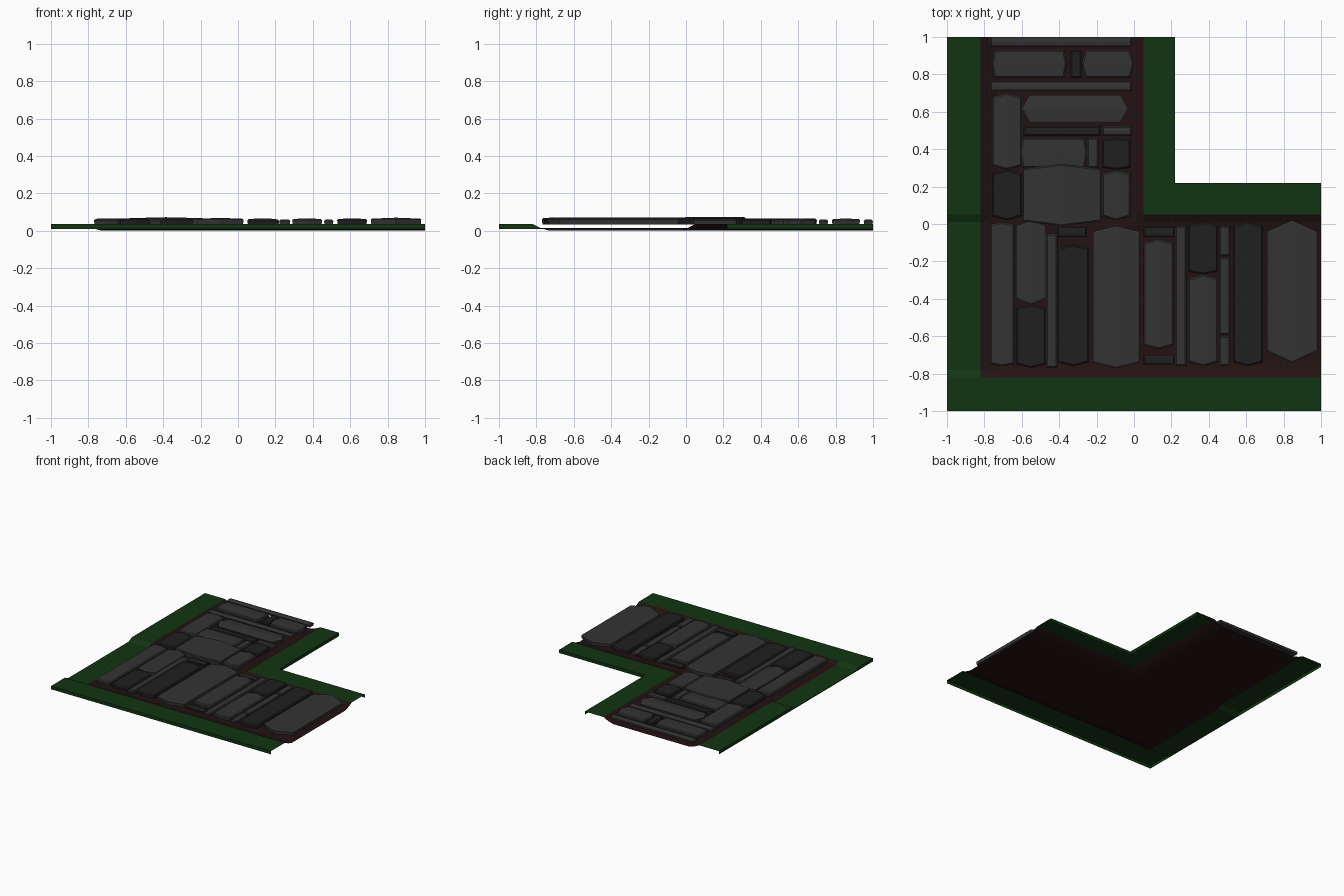
import bpy, bmesh

if "Cube" in bpy.data.objects:
    bpy.data.objects.remove(bpy.data.objects["Cube"])


def material(name, rgb):
    m = bpy.data.materials.new(name)
    m.diffuse_color = (*rgb, 1)
    m.use_nodes = True
    m.node_tree.nodes["Principled BSDF"].inputs["Base Color"].default_value = m.diffuse_color
    return m


GRASS = material("grass", (0.006, 0.036, 0.006))
DIRT = material("dirt", (0.017, 0.006, 0.006))
LIGHT = material("light_stone", (0.033, 0.033, 0.033))
DARK = material("dark_stone", (0.014, 0.014, 0.014))


def finish(name, bm, mats):
    bmesh.ops.remove_doubles(bm, verts=bm.verts, dist=1e-5)
    me = bpy.data.meshes.new(name)
    bm.to_mesh(me)
    bm.free()
    for m in mats:
        me.materials.append(m)
    ob = bpy.data.objects.new(name, me)
    bpy.context.collection.objects.link(ob)


# Ground sheet: trough profile shared by both arms of the L
PROFILE = {-1: 0.035, -0.82: 0.035, -0.78: 0.015, -0.73: 0.0,
           -0.04: 0.0, 0.01: 0.015, 0.05: 0.035, 0.22: 0.035, 1: 0.035}
COORDS = list(PROFILE)
SKIRT = 0.009


def height(x, y):
    px, py = PROFILE[x], PROFILE[y]
    # the west verge dips in line with the east arm
    if x <= -0.82:
        return max(py, 0.015)
    north = max(px, py if y < -0.4 else 0)
    east = max(py, min(px, 0.015) if x < -0.4 else 0)
    return min(north, east)


def build_ground(name, mat, want_grass):
    bm = bmesh.new()

    def face(*pts):
        bm.faces.new([bm.verts.new(p) for p in pts])

    def top(x, y):
        return (x, y, height(x, y))

    def skirt(a, b):
        face(top(*a), (*a, SKIRT), (*b, SKIRT), top(*b))

    for x0, x1 in zip(COORDS, COORDS[1:]):
        for y0, y1 in zip(COORDS, COORDS[1:]):
            if x0 >= 0.22 and y0 >= 0.22:
                continue
            grass = x1 <= -0.82 or y1 <= -0.82 or (x0 >= 0.05 and y0 >= 0.05)
            if grass == want_grass:
                face(top(x0, y0), top(x1, y0), top(x1, y1), top(x0, y1))
    # outer and inner skirts
    if want_grass:
        for a, b in zip(COORDS, COORDS[1:]):
            skirt((-1, b), (-1, a))
            skirt((a, -1), (b, -1))
        skirt((0.22, 0.22), (0.22, 1))
        skirt((1, 0.22), (0.22, 0.22))
    finish(name, bm, [mat])


build_ground("grass_verge", GRASS, True)
build_ground("dirt_bed", DIRT, False)


# Paving stones: bevelled slabs with optional pointed ends
def stone(bm, x0, x1, y0, y1, p, dark):
    along_x = x1 - x0 > y1 - y0
    h = 0.059 + 0.04 * min(x1 - x0, y1 - y0)

    def outline(d):
        a0, a1, b0, b1 = x0 + d, x1 - d, y0 + d, y1 - d
        if along_x:
            a0, a1, b0, b1 = b0, b1, a0, a1
        m = (a0 + a1) / 2
        pts = [(a0, b0 + p), (m, b0), (a1, b0 + p),
               (a1, b1 - p), (m, b1), (a0, b1 - p)]
        return [(v, u) for u, v in pts][::-1] if along_x else pts

    crown = 0.005 if p > 0.025 else 0.002
    rings = []
    for d, z, lift in ((0.003, 0.034, 0), (0, h - 0.009, crown / 2), (0.008, h - crown, crown)):
        rings.append([bm.verts.new((*q, z + (lift if i in (1, 4) else 0)))
                      for i, q in enumerate(outline(d))])
    faces = []
    for lo, hi in zip(rings, rings[1:]):
        for i in range(6):
            j = (i + 1) % 6
            faces.append(bm.faces.new((lo[i], lo[j], hi[j], hi[i])))
    t = rings[-1]
    faces.append(bm.faces.new((t[1], t[2], t[3], t[4])))
    faces.append(bm.faces.new((t[4], t[5], t[0], t[1])))
    faces.append(bm.faces.new(rings[0][::-1]))
    for f in faces:
        f.material_index = int(dark)


def paving(name, light, dark):
    bm = bmesh.new()
    for s in light:
        stone(bm, *s, False)
    for s in dark:
        stone(bm, *s, True)
    finish(name, bm, [LIGHT, DARK])


# Each stone: x0, x1, y0, y1, point length
paving("north_paving",
       [(-.77, -.01, .95, 1, 0), (-.76, -.36, .78, .93, .012),
        (-.28, 0, .78, .93, .02), (-.77, -.01, .71, .76, 0),
        (-.76, -.6, .29, .7, .02), (-.6, -.03, .54, .69, .04),
        (-.17, -.01, .47, .525, 0), (-.61, -.25, .3, .46, .012),
        (-.25, -.19, .3, .46, 0), (-.17, -.02, .02, .29, .02)],
       [(-.34, -.28, .78, .93, 0), (-.59, -.18, .47, .525, 0),
        (-.17, -.02, .29, .46, .01), (-.76, -.6, .02, .29, .02)])
paving("east_paving",
       [(-.77, -.64, -.76, .01, .01), (-.63, -.47, -.43, .02, .03),
        (-.47, -.41, -.77, -.05, 0), (-.22, .03, -.77, -.01, .03),
        (.05, .21, -.67, -.08, .02), (.22, .28, -.76, -.01, 0),
        (.29, .45, -.76, -.27, .02), (.46, .51, -.17, -.01, 0),
        (.46, .51, -.59, -.18, 0), (.46, .51, -.76, -.6, 0),
        (.71, .98, -.74, .02, .06)],
       [(-.63, -.47, -.77, -.43, .02), (-.41, -.25, -.07, -.02, 0),
        (-.41, -.24, -.76, -.11, .02), (.05, .22, -.07, -.02, 0),
        (.05, .22, -.75, -.7, 0), (.29, .45, -.27, .01, .015),
        (.53, .69, -.76, .01, .02)])

# Large six-sided stone at the bend, pointed north and south
bend = bmesh.new()
stone(bend, -.59, -.18, -.01, .32, .03, False)
for v in bend.verts:
    # move the points from the east/west ends to the middle of the long sides
    u, w = (v.co.x + .385) / .205, (v.co.y - .155) / .165
    v.co.x, v.co.y = -.385 + w * .205, .155 + u * .165
bmesh.ops.reverse_faces(bend, faces=bend.faces)
finish("bend_stone", bend, [LIGHT])
